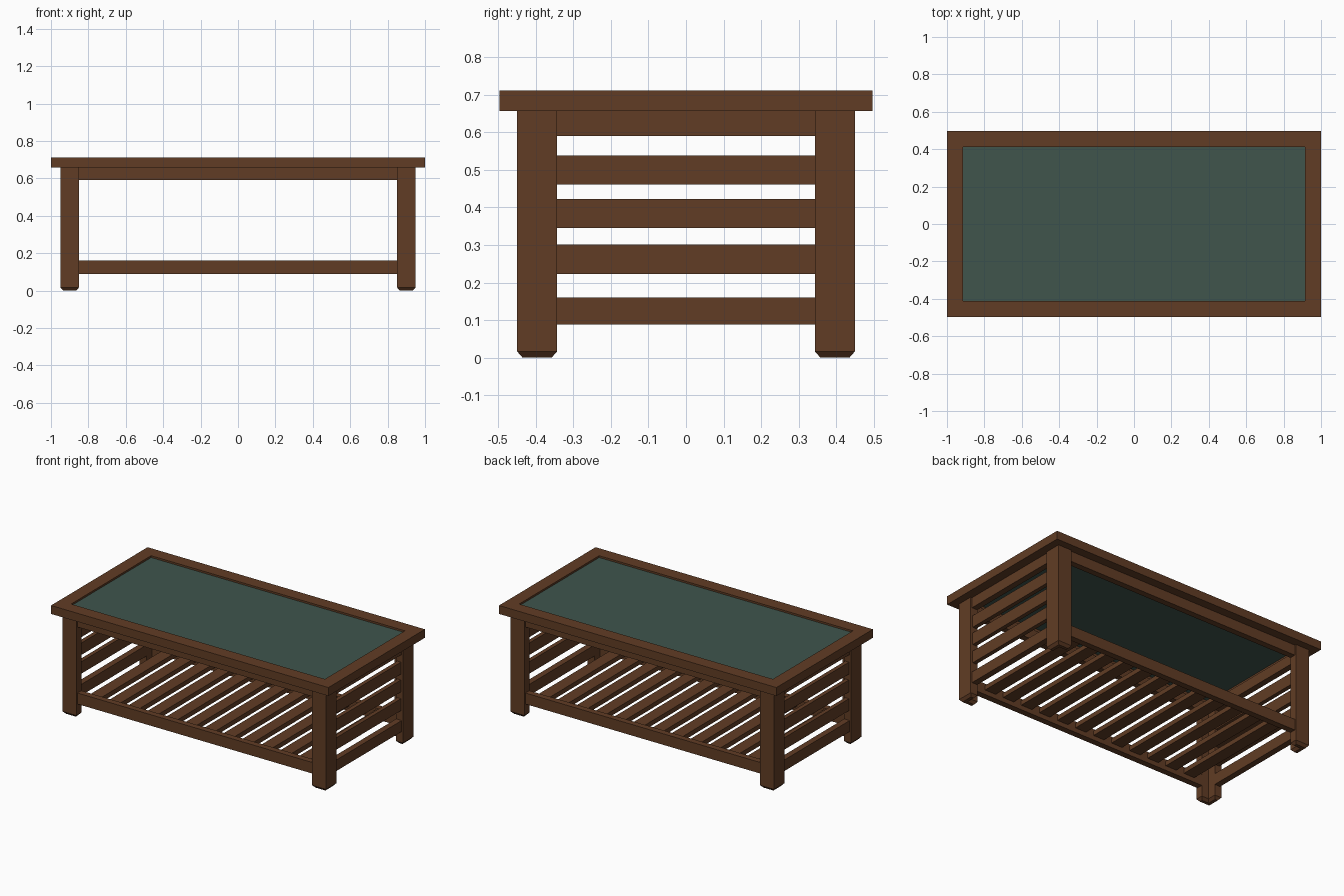
import bpy, bmesh

if "Cube" in bpy.data.objects:
    bpy.data.objects.remove(bpy.data.objects["Cube"])


def material(name, color):
    m = bpy.data.materials.new(name)
    m.diffuse_color = (*color, 1)
    m.use_nodes = True
    m.node_tree.nodes["Principled BSDF"].inputs["Base Color"].default_value = m.diffuse_color
    return m


WOOD = material("dark_wood", (0.120, 0.046, 0.018))
GLASS = material("green_glass", (0.050, 0.090, 0.073))


def finish(name, bm, mat):
    bmesh.ops.recalc_face_normals(bm, faces=bm.faces)
    me = bpy.data.meshes.new(name)
    bm.to_mesh(me)
    bm.free()
    me.materials.append(mat)
    ob = bpy.data.objects.new(name, me)
    bpy.context.collection.objects.link(ob)
    return ob


def box(name, x, y, z, mat=WOOD):
    """Box from (min, max) ranges."""
    bm = bmesh.new()
    bmesh.ops.create_cube(bm, size=1)
    for v in bm.verts:
        v.co = [r[0] + (c + 0.5) * (r[1] - r[0]) for c, r in zip(v.co, (x, y, z))]
    return finish(name, bm, mat)


def frame(name, hx, hy, w, z0, z1):
    """Rectangular ring swept around four corners."""
    bm = bmesh.new()
    rings = []
    for sx, sy in ((1, 1), (-1, 1), (-1, -1), (1, -1)):
        rings.append([bm.verts.new((sx * (hx - i), sy * (hy - i), z))
                      for i, z in ((0, z0), (0, z1), (w, z1), (w, z0))])
    for i in range(4):
        a, b = rings[i], rings[(i + 1) % 4]
        for j in range(4):
            k = (j + 1) % 4
            bm.faces.new((a[j], a[k], b[k], b[j]))
    return finish(name, bm, WOOD)


LX, LY = 0.95, 0.45        # outer leg corner
WX, WY, T = 0.10, 0.107, 0.05
TOP, UNDER = 0.712, 0.657


def leg(name, sx, sy):
    """L-shaped corner post with a chamfered foot."""
    def outline(c):
        a, b, t = WX - c, WY - c, T - c
        return ((c, c), (a, c), (a, t), (t, t), (t, b), (c, b))
    bm = bmesh.new()
    rings = [[bm.verts.new((sx * (LX - px), sy * (LY - py), z)) for px, py in outline(c)]
             for z, c in ((0, 0.015), (0.017, 0), (UNDER, 0))]
    bm.faces.new(rings[0])
    bm.faces.new(rings[-1])
    for lo, hi in zip(rings, rings[1:]):
        for i in range(6):
            k = (i + 1) % 6
            bm.faces.new((lo[i], lo[k], hi[k], hi[i]))
    return finish(name, bm, WOOD)


# Table top: wooden border with a recessed panel
frame("top_frame", 1.0, 0.497, 0.085, UNDER, TOP)
box("glass_panel", (-0.915, 0.915), (-0.412, 0.412), (0.68, 0.70), GLASS)

# Corner legs
for fx, sx in (("left", -1), ("right", 1)):
    for fy, sy in (("front", -1), ("back", 1)):
        leg(f"{fy}_{fx}_leg", sx, sy)

ix, iy = LX - WX, LY - WY   # clear span between the legs
APRON, RAIL = (0.59, UNDER), (0.088, 0.16)

# Long aprons and shelf rails
for side, s in (("front", -1), ("back", 1)):
    y = sorted((s * (LY - 0.01), s * (LY - T)))
    box(side + "_apron", (-ix, ix), y, APRON)
    box(side + "_shelf_rail", (-ix, ix), y, RAIL)

# End aprons, rails and three horizontal slats
for side, s in (("left", -1), ("right", 1)):
    x = sorted((s * (LX - 0.01), s * (LX - T)))
    box(side + "_apron", x, (-iy, iy), APRON)
    box(side + "_shelf_rail", x, (-iy, iy), RAIL)
    xs = sorted((s * (LX - 0.015), s * (LX - 0.042)))
    for i, z in enumerate(((0.223, 0.301), (0.345, 0.423), (0.461, 0.539))):
        box(f"{side}_end_slat_{i + 1}", xs, (-iy, iy), z)

# Shelf slats running front to back
N, W = 12, 0.08
gap = (2 * ix - N * W) / (N + 1)
for i in range(N):
    x0 = -ix + gap + i * (W + gap)
    box(f"shelf_slat_{i + 1}", (x0, x0 + W), (-LY + T, LY - T), (0.118, 0.148))
